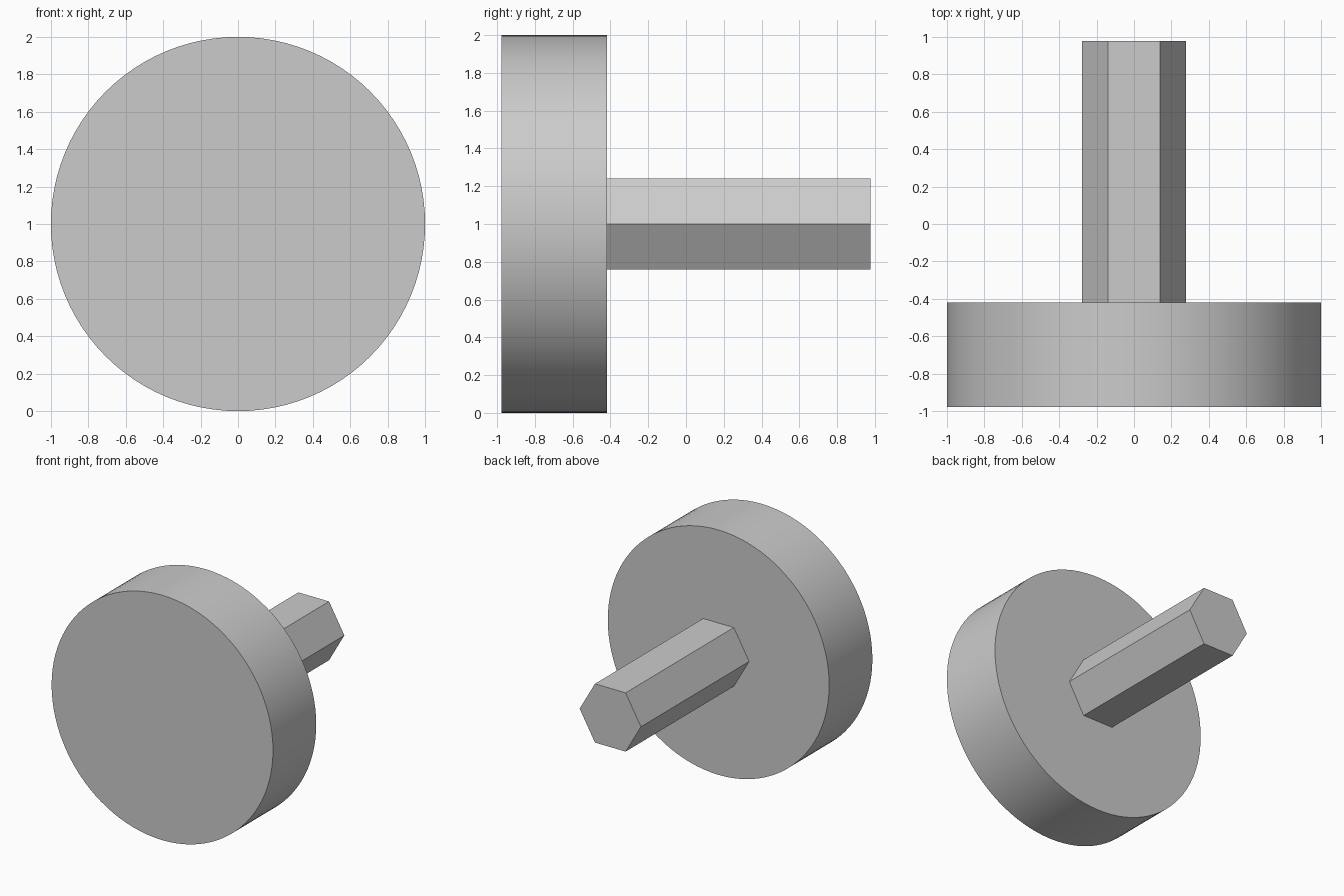
import bpy
import math
from mathutils import Matrix

default_cube = bpy.data.objects.get("Cube")
if default_cube:
    bpy.data.objects.remove(default_cube, do_unlink=True)

# Single plain grey
GREY = (0.6, 0.6, 0.6, 1.0)
grey = bpy.data.materials.new("plain grey")
grey.use_nodes = True
grey.diffuse_color = GREY
grey.node_tree.nodes["Principled BSDF"].inputs["Base Color"].default_value = GREY


def rod(name, sides, radius, y_front, y_back, twist=0.0):
    """Prism or cylinder lying along the y axis at the disc's centre height."""
    bpy.ops.mesh.primitive_cylinder_add(
        vertices=sides, radius=radius, depth=y_back - y_front)
    obj = bpy.context.object
    obj.name = name
    obj.data.transform(Matrix.Rotation(math.pi / 2, 4, 'X')
                       @ Matrix.Rotation(twist, 4, 'Z'))
    obj.location = (0, (y_front + y_back) / 2, 1)
    obj.data.materials.append(grey)
    return obj


# Round head, smooth around its rim
head = rod("round_head", 96, 1.0, -0.977, -0.419)
bpy.ops.object.shade_smooth_by_angle(angle=math.radians(30))

# Hexagonal shaft with corners pointing sideways
shaft = rod("hexagonal_shaft", 6, 0.277, -0.419, 0.977, math.radians(30))
